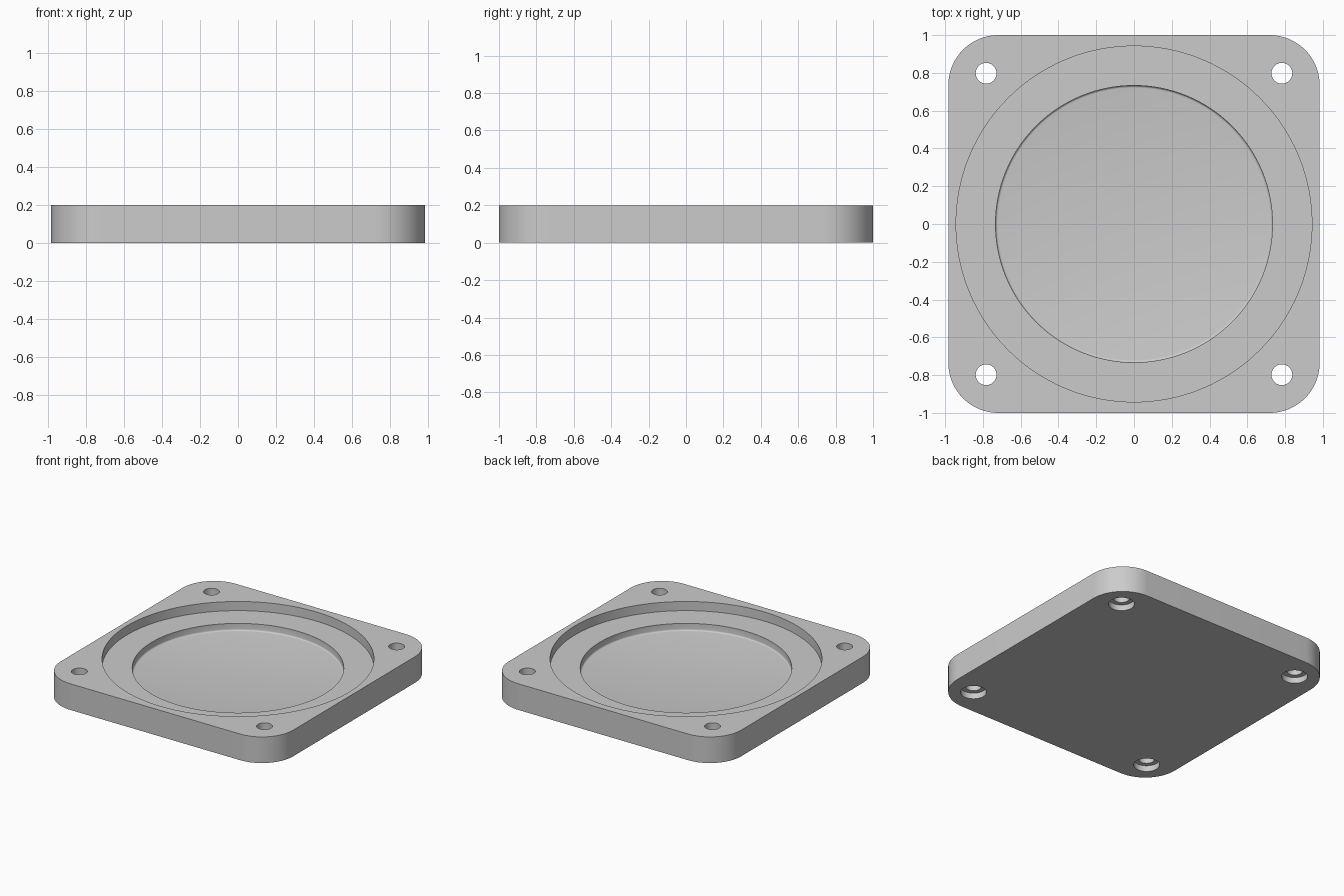
import bpy, bmesh, math

if "Cube" in bpy.data.objects:
    bpy.data.objects.remove(bpy.data.objects["Cube"])

grey = bpy.data.materials.new("grey")
grey.diffuse_color = (0.6, 0.6, 0.6, 1)
grey.use_nodes = True
grey.node_tree.nodes["Principled BSDF"].inputs["Base Color"].default_value = grey.diffuse_color


def finish(name, bm):
    bmesh.ops.recalc_face_normals(bm, faces=bm.faces[:])
    mesh = bpy.data.meshes.new(name)
    bm.to_mesh(mesh)
    bm.free()
    mesh.materials.append(grey)
    ob = bpy.data.objects.new(name, mesh)
    bpy.context.collection.objects.link(ob)
    return ob


def turned(name, profile, x=0, y=0, sides=64):
    """Closed solid of revolution from (radius, height) points, capped at both ends."""
    bm = bmesh.new()
    rings = []
    for r, z in profile:
        rings.append([bm.verts.new((x + r * math.cos(2 * math.pi * i / sides),
                                    y + r * math.sin(2 * math.pi * i / sides), z))
                      for i in range(sides)])
    for a, b in zip(rings, rings[1:]):
        for i in range(sides):
            j = (i + 1) % sides
            bm.faces.new((a[i], a[j], b[j], b[i]))
    bm.faces.new(rings[0])
    bm.faces.new(rings[-1])
    return finish(name, bm)


# Plate with rounded corners
W, D, H, R, STEPS = 0.983, 1.0, 0.2, 0.265, 20
bm = bmesh.new()
outline = []
for k, (sx, sy) in enumerate([(1, 1), (-1, 1), (-1, -1), (1, -1)]):
    for i in range(STEPS + 1):
        a = math.pi / 2 * (k + i / STEPS)
        outline.append(bm.verts.new((sx * (W - R) + R * math.cos(a),
                                     sy * (D - R) + R * math.sin(a), 0)))
base = bm.faces.new(outline)
top = bmesh.ops.extrude_face_region(bm, geom=[base])["geom"]
bmesh.ops.translate(bm, vec=(0, 0, H),
                    verts=[v for v in top if isinstance(v, bmesh.types.BMVert)])
plate = finish("flange_plate", bm)

# Stepped round recess with a small fillet at the floor
LEDGE, FLOOR, F = 0.13, 0.075, 0.012
fillet = [(0.733 - F + F * math.sin(t), FLOOR + F - F * math.cos(t))
          for t in (math.pi / 8 * i for i in range(5))]
cutters = [turned("recess_cutter",
                  fillet + [(0.733, LEDGE), (0.942, LEDGE), (0.942, 0.3)], sides=128)]

# Corner screw holes, counterbored from below
for sx in (-1, 1):
    for sy in (-1, 1):
        cutters.append(turned("screw_hole_cutter",
                              [(0.09, -0.1), (0.09, 0.045), (0.055, 0.045), (0.055, 0.3)],
                              sx * 0.783, sy * 0.798, 48))

# Cut the plate, then drop the cutters
bpy.context.view_layer.objects.active = plate
plate.select_set(True)
for c in cutters:
    mod = plate.modifiers.new("cut", 'BOOLEAN')
    mod.operation = 'DIFFERENCE'
    mod.solver = 'EXACT'
    mod.object = c
    bpy.ops.object.modifier_apply(modifier=mod.name)
    bpy.data.objects.remove(c)
bpy.ops.object.shade_smooth_by_angle(angle=math.radians(30))
